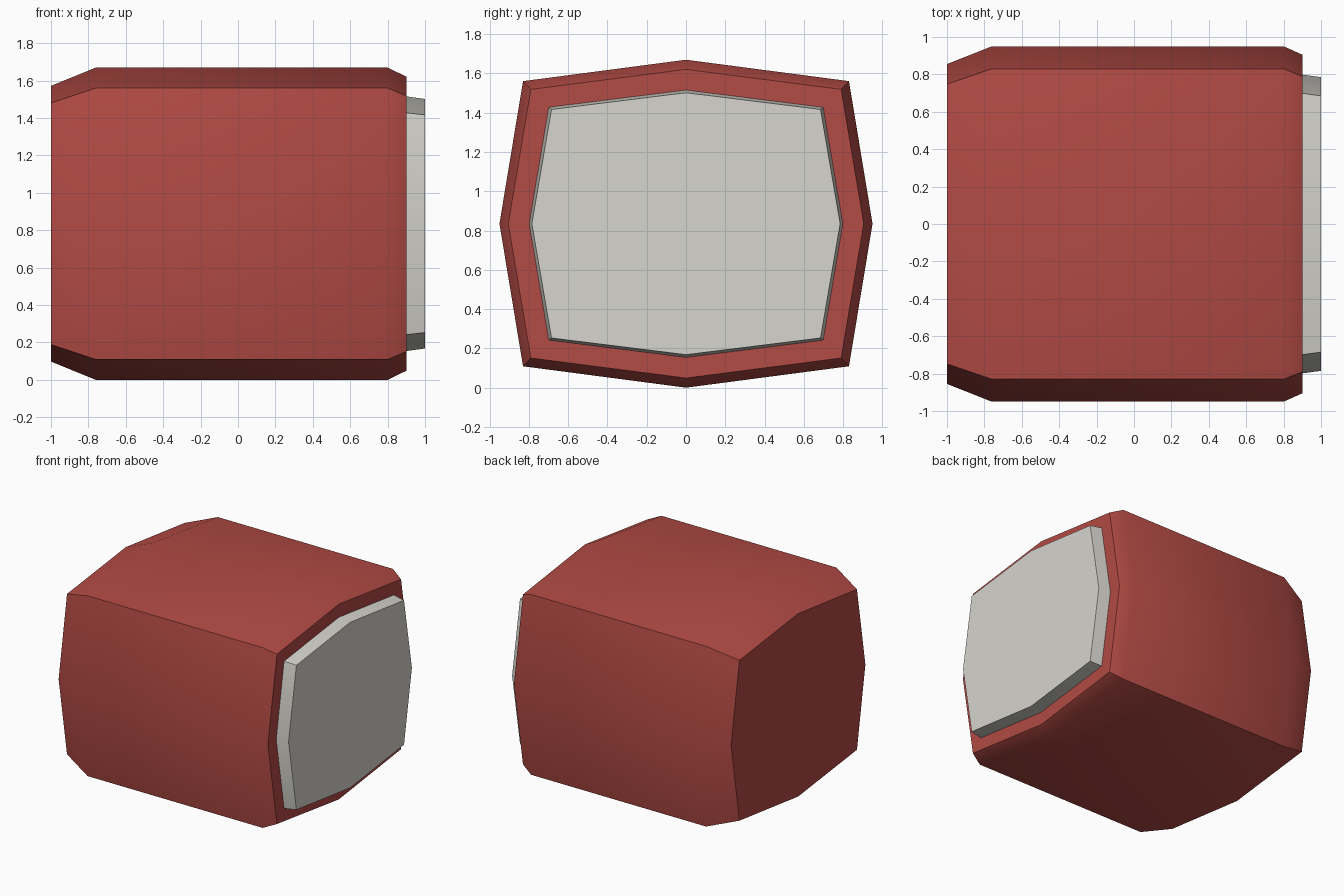
import bpy
import bmesh
import math

if "Cube" in bpy.data.objects:
    bpy.data.objects.remove(bpy.data.objects["Cube"])

CENTRE_Z = 0.835


def material(name, rgb):
    mat = bpy.data.materials.new(name)
    mat.diffuse_color = (*rgb, 1.0)
    mat.use_nodes = True
    mat.node_tree.nodes["Principled BSDF"].inputs["Base Color"].default_value = mat.diffuse_color
    return mat


def ring(x, side, corner_y, top, corner_z):
    """Eight-sided bulged-square section at a given x."""
    points = [(side, 0), (corner_y, corner_z), (0, top), (-corner_y, corner_z),
              (-side, 0), (-corner_y, -corner_z), (0, -top), (corner_y, -corner_z)]
    return [(x, y, z + CENTRE_Z) for y, z in points]


def loft(name, sections, mat):
    """Skin a row of sections into a closed solid with capped ends."""
    bm = bmesh.new()
    rings = [[bm.verts.new(p) for p in ring(*s)] for s in sections]
    for a, b in zip(rings, rings[1:]):
        for i in range(8):
            j = (i + 1) % 8
            bm.faces.new((a[i], a[j], b[j], b[i]))
    bm.faces.new(rings[0])
    bm.faces.new(rings[-1])
    bmesh.ops.recalc_face_normals(bm, faces=bm.faces)
    mesh = bpy.data.meshes.new(name)
    bm.to_mesh(mesh)
    bm.free()
    mesh.materials.append(mat)
    obj = bpy.data.objects.new(name, mesh)
    bpy.context.collection.objects.link(obj)
    bpy.ops.object.select_all(action='DESELECT')
    obj.select_set(True)
    bpy.context.view_layer.objects.active = obj
    bpy.ops.object.shade_smooth_by_angle(angle=math.radians(35))
    return obj


red = material("red_shell", (0.445, 0.069, 0.058))
grey = material("pale_grey", (0.67, 0.66, 0.61))

# Body: bulged block, tapered at both ends
loft("body", [
    (-1.00, 0.855, 0.748, 0.737, 0.646),
    (-0.76, 0.95, 0.83, 0.835, 0.726),
    (0.80, 0.95, 0.83, 0.835, 0.726),
    (0.90, 0.905, 0.79, 0.786, 0.684),
], red)

# End panel: raised plate on the right end
loft("end_panel", [
    (0.89, 0.80, 0.70, 0.682, 0.594),
    (1.00, 0.785, 0.685, 0.667, 0.582),
], grey)
